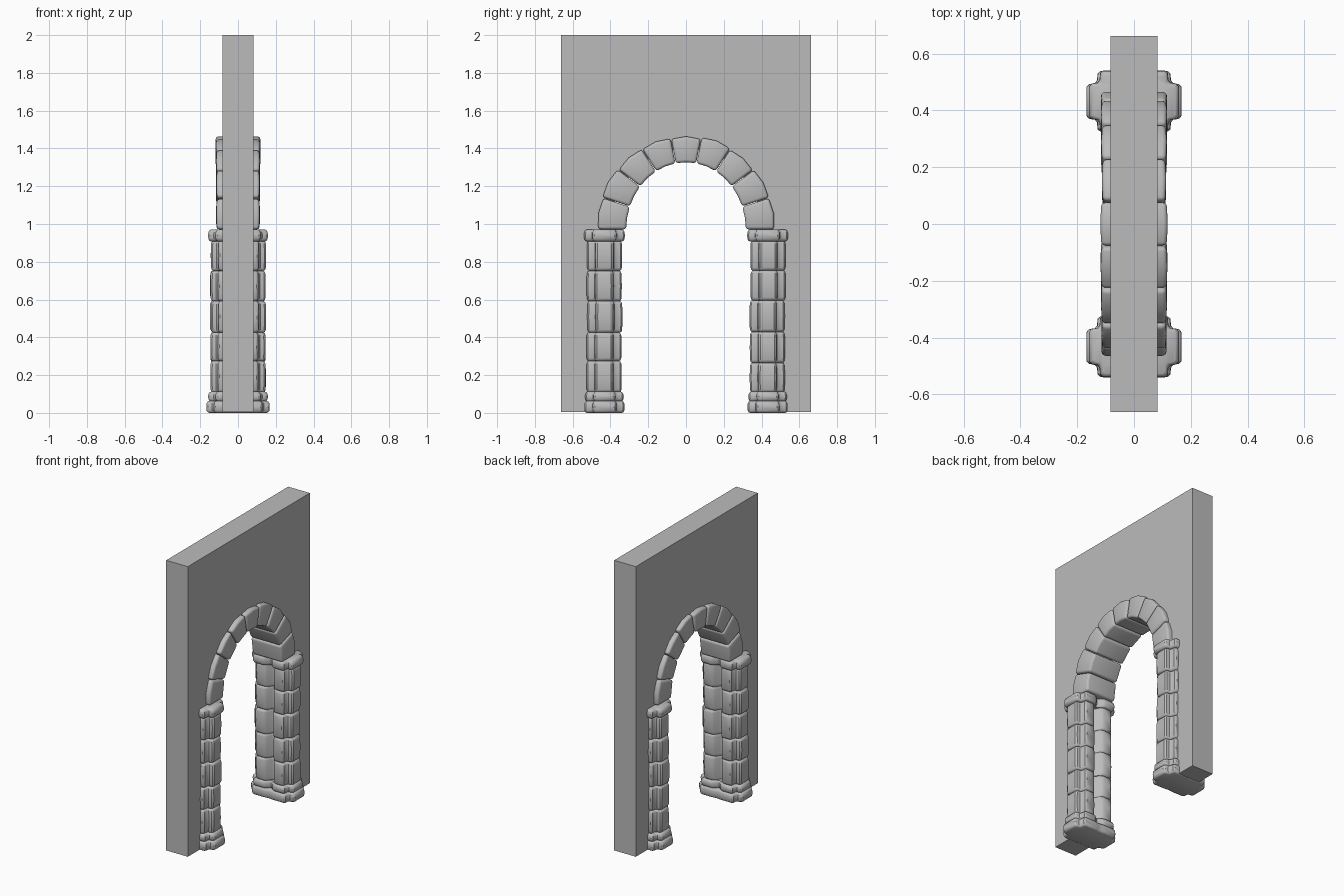
import bpy, bmesh, math, random

random.seed(4)
if "Cube" in bpy.data.objects:
    bpy.data.objects.remove(bpy.data.objects["Cube"], do_unlink=True)

stone = bpy.data.materials.new("grey_stone")
stone.use_nodes = True
GREY = (0.5, 0.5, 0.5, 1)
stone.diffuse_color = GREY
stone.node_tree.nodes["Principled BSDF"].inputs["Base Color"].default_value = GREY

SPRING = 0.97      # height where the arch starts
PIER_Y = 0.432     # centre of each pier


def finish(name, bm, smooth=True):
    bmesh.ops.recalc_face_normals(bm, faces=bm.faces[:])
    mesh = bpy.data.meshes.new(name)
    bm.to_mesh(mesh)
    bm.free()
    mesh.materials.append(stone)
    ob = bpy.data.objects.new(name, mesh)
    bpy.context.collection.objects.link(ob)
    if smooth:
        bpy.ops.object.select_all(action='DESELECT')
        ob.select_set(True)
        bpy.context.view_layer.objects.active = ob
        bpy.ops.object.shade_smooth_by_angle(angle=math.radians(38))
    return ob


def loft(name, rings):
    """Skin a stack of closed rings and cap both ends."""
    bm = bmesh.new()
    loops = [[bm.verts.new(p) for p in ring] for ring in rings]
    n = len(loops[0])
    for a, b in zip(loops, loops[1:]):
        for i in range(n):
            j = (i + 1) % n
            bm.faces.new((a[i], a[j], b[j], b[i]))
    bm.faces.new(loops[0][::-1])
    bm.faces.new(loops[-1])
    return finish(name, bm)


def plan(hx, hy, groove):
    """Pier outline: notched corners and a groove down the middle of each jamb."""
    nx, ny = hx - 0.037, hy - 0.042
    quarter = [(0, hy - groove), (0.012, hy - groove * 0.85),
               (0.026, hy - groove * 0.25), (0.045, hy),
               (nx - 0.012, hy), (nx - 0.002, hy - 0.008),
               (nx, ny + 0.01), (nx + 0.008, ny),
               (hx - 0.009, ny - 0.003), (hx, ny - 0.013)]
    half = quarter + [(x, -y) for x, y in reversed(quarter)]
    return half + [(-x, y) for x, y in reversed(half[1:-1])]


def pier_block(name, side, z0, z1, outline, soft, wobble=0.0):
    """One course of a pier with rounded upper and lower rims."""
    dx, dy = (random.uniform(-wobble, wobble) for _ in range(2))
    h = z1 - z0
    rows = [(z0, 1.2), (z0 + soft * 0.3, 0.45), (z0 + soft, 0.0), (z0 + h / 2, -0.15),
            (z1 - soft, 0.0), (z1 - soft * 0.3, 0.45), (z1, 1.2)]
    rings = []
    for z, inset in rows:
        d = inset * 0.01
        rings.append([(x * (1 - d / 0.14) + dx, side * PIER_Y + y * (1 - d / 0.1) + dy, z)
                      for x, y in outline])
    loft(name, rings)


# Wall with an arched opening, its cut edge hidden inside the stones
bm = bmesh.new()
edge = [(-0.663, 0.004), (-0.663, 2), (0.663, 2), (0.663, 0.004), (0.43, 0.004)]
for i in range(25):
    a = math.pi * i / 24
    edge.append((0.40 * math.cos(a), SPRING + 0.43 * math.sin(a)))
edge.append((-0.43, 0.004))
face = bm.faces.new([bm.verts.new((-0.082, y, z)) for y, z in edge])
ext = bmesh.ops.extrude_face_region(bm, geom=[face])
for v in ext["geom"]:
    if isinstance(v, bmesh.types.BMVert):
        v.co.x = 0.082
finish("wall", bm, smooth=False)

# Two piers: stepped base, five shaft courses and a capital
shaft = plan(0.145, 0.092, 0.05)
for side, label in ((1, "back"), (-1, "front")):
    pier_block(label + "_pier_plinth", side, 0, 0.063, plan(0.166, 0.105, 0.004), 0.012)
    pier_block(label + "_pier_base", side, 0.06, 0.112, plan(0.157, 0.101, 0.03), 0.014)
    joints = [0.108] + [0.11 + 0.16 * i + random.uniform(-0.006, 0.006) for i in range(1, 5)] + [0.912]
    for i in range(5):
        pier_block(f"{label}_pier_course_{i + 1}", side, joints[i], joints[i + 1],
                   shaft, 0.016, 0.003)
    pier_block(label + "_pier_capital", side, 0.908, SPRING, plan(0.157, 0.107, 0.035), 0.015)

# Nine wedge stones around the arch
COUNT = 9
for k in range(COUNT):
    a0 = math.pi * k / COUNT + 0.004
    a1 = math.pi * (k + 1) / COUNT - 0.004
    grow = random.uniform(-0.005, 0.005)
    half_x = 0.115 + random.uniform(-0.005, 0.004)
    rings = []
    bm = bmesh.new()
    # cross-sections run along the stone, swelling slightly at its middle
    for t in (0, 0.5, 1):
        a = a0 + (a1 - a0) * t
        swell = 0.006 if t == 0.5 else 0
        ring = []
        for x, r in ((-1, 0), (-1, 1), (1, 1), (1, 0)):
            ry = 0.466 + grow + swell if r else 0.317
            rz = 0.492 + grow + swell if r else 0.357
            ring.append(bm.verts.new((x * (half_x + swell * 0.5),
                                      ry * math.cos(a), SPRING + rz * math.sin(a))))
        rings.append(ring)
    for a, b in zip(rings, rings[1:]):
        for i in range(4):
            j = (i + 1) % 4
            bm.faces.new((a[i], a[j], b[j], b[i]))
    bm.faces.new(rings[0][::-1])
    bm.faces.new(rings[-1])
    bmesh.ops.recalc_face_normals(bm, faces=bm.faces[:])
    sharp = [e for e in bm.edges if e.calc_face_angle(0) > 0.7]
    bmesh.ops.bevel(bm, geom=sharp, offset=0.015, segments=3, profile=0.5, affect='EDGES')
    finish(f"arch_stone_{k + 1}", bm)
